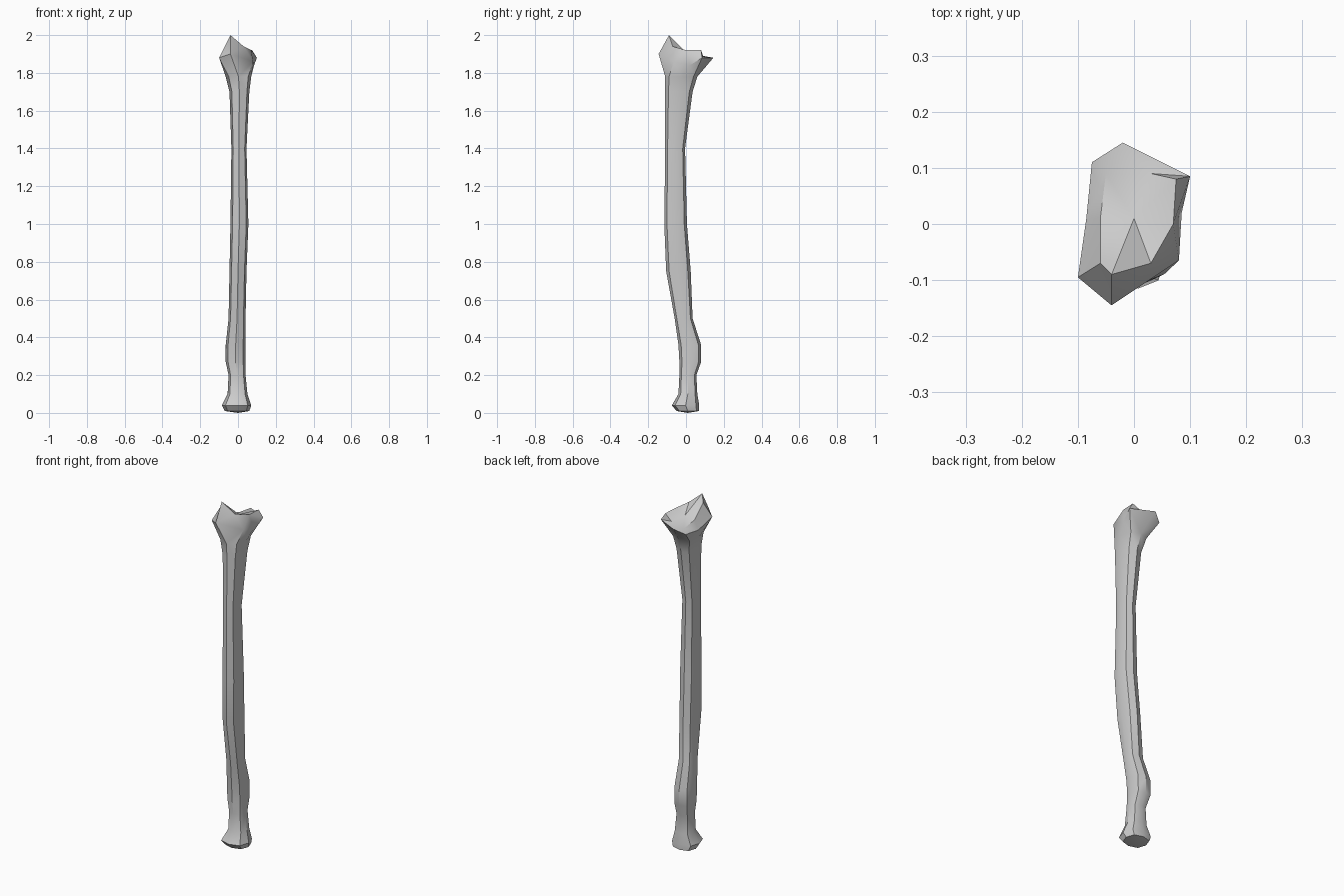
import bpy, bmesh, math

cube = bpy.data.objects.get("Cube")
if cube:
    bpy.data.objects.remove(cube, do_unlink=True)

bone_grey = bpy.data.materials.new("bone_grey")
bone_grey.use_nodes = True
colour = (0.6, 0.6, 0.6, 1)
bone_grey.diffuse_color = colour
bone_grey.node_tree.nodes["Principled BSDF"].inputs["Base Color"].default_value = colour

SIDES = 8
CORNER = 0.76   # pull of the diagonal corners of each cross-section

# Shaft sections: height, then x and y limits
sections = [
    (0.01, -.07, .06, -.05, .07),
    (0.04, -.085, .07, -.075, .07),
    (0.10, -.055, .05, -.04, .06),
    (0.20, -.05, .04, -.035, .055),
    (0.27, -.065, .04, -.035, .08),
    (0.36, -.065, .04, -.04, .08),
    (0.50, -.05, .04, -.06, .035),
    (0.75, -.045, .045, -.105, .025),
    (1.00, -.04, .055, -.115, .005),
    (1.40, -.035, .045, -.11, -.005),
    (1.70, -.045, .06, -.11, .035),
    (1.78, -.065, .07, -.11, .06),
]

# Flared head and its sloping upper rim, starting at the front towards +x
head_ring = [(-.04, -.145, 1.9), (.08, -.065, 1.86), (.085, .02, 1.84), (.1, .085, 1.88),
             (-.02, .145, 1.88), (-.075, .11, 1.85), (-.085, .01, 1.84), (-.1, -.095, 1.88)]
rim_ring = [(-.04, -.09, 2.0), (.03, -.07, 1.94), (.07, 0, 1.92), (.075, .08, 1.92),
            (.03, .09, 1.89), (-.05, .09, 1.87), (-.06, .01, 1.89), (-.06, -.07, 1.96)]


def section_ring(z, x0, x1, y0, y1):
    points = []
    for i in range(SIDES):
        a = math.tau * i / SIDES - math.pi / 2
        r = CORNER / math.sqrt(0.5) if i % 2 else 1
        points.append(((x0 + x1) / 2 + r * math.cos(a) * (x1 - x0) / 2,
                       (y0 + y1) / 2 + r * math.sin(a) * (y1 - y0) / 2, z))
    return points


# Loft the shaft and head as one skin
bm = bmesh.new()
layers = [section_ring(*s) for s in sections] + [head_ring, rim_ring]
rings = [[bm.verts.new(p) for p in layer] for layer in layers]
for low, high in zip(rings, rings[1:]):
    for i in range(SIDES):
        j = (i + 1) % SIDES
        bm.faces.new((low[i], low[j], high[j], high[i]))

# Dished joint surface at the top, shallow foot at the bottom
for ring, centre in ((rings[-1], (0, .01, 1.9)), (rings[0], (0, .01, 0))):
    hub = bm.verts.new(centre)
    for i in range(SIDES):
        bm.faces.new((ring[i], ring[(i + 1) % SIDES], hub))
bmesh.ops.triangulate(bm, faces=[f for f in bm.faces if len(f.verts) > 3])
bmesh.ops.recalc_face_normals(bm, faces=bm.faces)

mesh = bpy.data.meshes.new("long_bone")
bm.to_mesh(mesh)
bm.free()
mesh.materials.append(bone_grey)
bone = bpy.data.objects.new("long_bone", mesh)
bpy.context.collection.objects.link(bone)
bpy.context.view_layer.objects.active = bone
bone.select_set(True)
bpy.ops.object.shade_smooth_by_angle(angle=math.radians(35))
